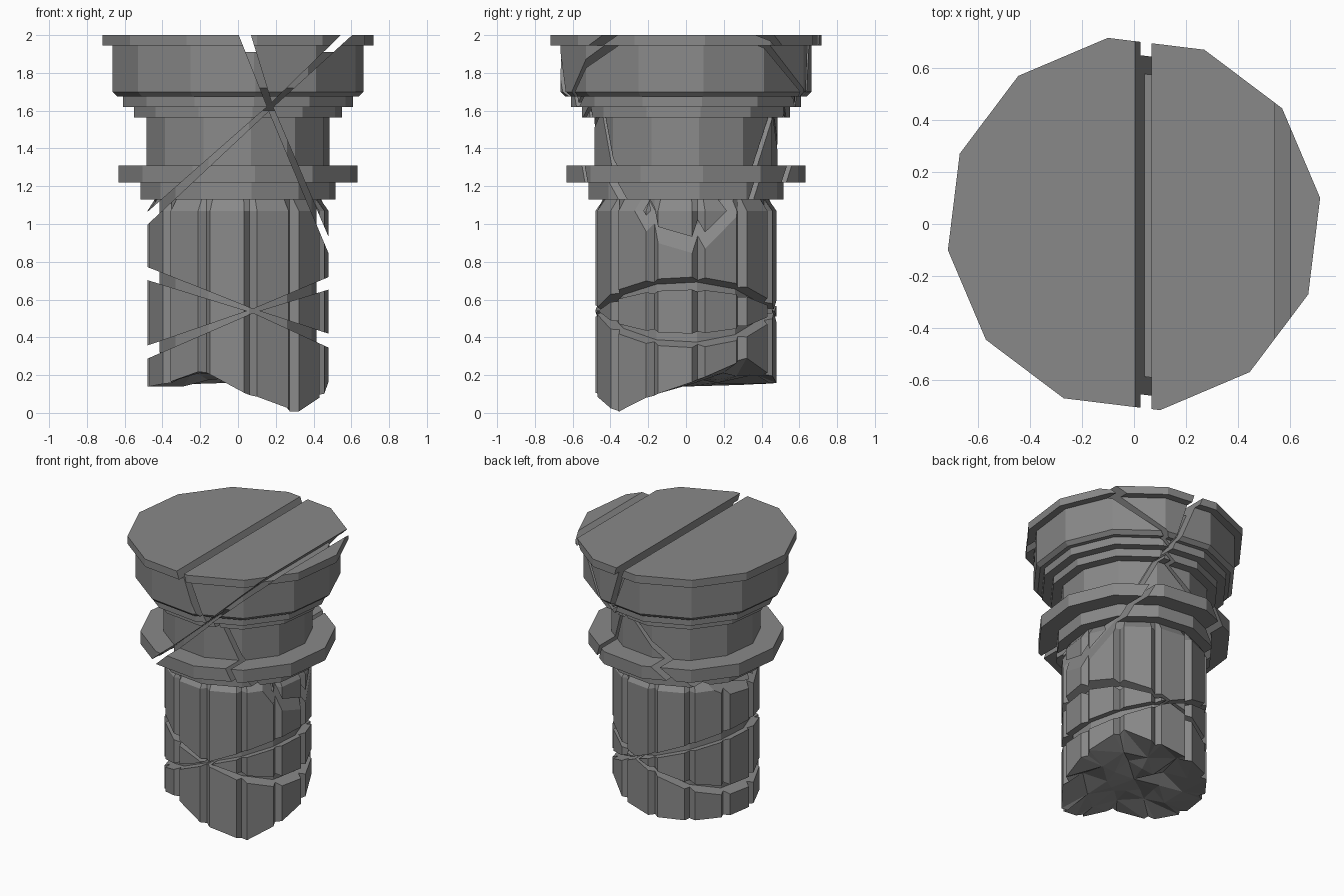
import bpy, bmesh, random
from math import cos, sin, radians, pi

random.seed(4)
if "Cube" in bpy.data.objects:
    bpy.data.objects.remove(bpy.data.objects["Cube"])

SIDES = 12
TURN = radians(8)
GREY = (0.25, 0.25, 0.25, 1)

stone = bpy.data.materials.new("grey_stone")
stone.use_nodes = True
stone.diffuse_color = GREY
stone.node_tree.nodes["Principled BSDF"].inputs["Base Color"].default_value = GREY


def finish(name, bm):
    bmesh.ops.recalc_face_normals(bm, faces=bm.faces)
    mesh = bpy.data.meshes.new(name)
    bm.to_mesh(mesh)
    bm.free()
    mesh.materials.append(stone)
    obj = bpy.data.objects.new(name, mesh)
    bpy.context.collection.objects.link(obj)
    return obj


def bridge(bm, a, b):
    n = len(a)
    for i in range(n):
        j = (i + 1) % n
        bm.faces.new((a[i], a[j], b[j], b[i]))


def corner(r, i):
    a = TURN + 2 * pi * i / SIDES
    return r * cos(a), r * sin(a)


def lathe(name, profile):
    """Twelve-sided turned solid from (radius, z) points."""
    bm = bmesh.new()
    rings = [[bm.verts.new((*corner(r, i), z)) for i in range(SIDES)] for r, z in profile]
    for a, b in zip(rings, rings[1:]):
        bridge(bm, a, b)
    bm.faces.new(rings[0])
    bm.faces.new(rings[-1])
    return finish(name, bm)


def prism(name, outline):
    """Front outline of (x, z) points pushed through the whole depth."""
    bm = bmesh.new()
    front, back = [[bm.verts.new((x, y, z)) for x, z in outline] for y in (-1, 1)]
    bridge(bm, front, back)
    bm.faces.new(front)
    bm.faces.new(back)
    return finish(name, bm)


def subtract(obj, cutters):
    for cutter in cutters:
        mod = obj.modifiers.new("cut", 'BOOLEAN')
        mod.operation = 'DIFFERENCE'
        mod.solver = 'EXACT'
        mod.object = cutter
    deps = bpy.context.evaluated_depsgraph_get()
    mesh = bpy.data.meshes.new_from_object(obj.evaluated_get(deps))
    obj.modifiers.clear()
    obj.data = mesh


# Stepped capital
capital = lathe("capital", [
    (0.52, 1.13), (0.52, 1.22), (0.64, 1.22), (0.64, 1.31), (0.49, 1.31), (0.49, 1.565),
    (0.555, 1.565), (0.555, 1.62), (0.615, 1.62), (0.615, 1.675), (0.645, 1.675),
    (0.672, 1.7), (0.672, 1.945), (0.725, 1.945), (0.725, 2.0)])

# Broken rim of the shaft: (angle in degrees, height)
RIM = [(0, .15), (30, .25), (45, .3), (60, .22), (90, .16), (180, .14), (205, .14),
       (225, .17), (245, .22), (262, .18), (275, .1), (295, .06), (310, 0), (330, .07), (360, .15)]


def rim_height(deg):
    deg %= 360
    for (a, za), (b, zb) in zip(RIM, RIM[1:]):
        if a <= deg <= b:
            return za + (zb - za) * (deg - a) / (b - a)


def fluted_ring(bm, r, groove, height):
    """Flat panels with a V groove at every corner."""
    ring = []
    for i in range(SIDES):
        x, y = corner(r, i)
        for step in (-1, 0, 1):
            nx, ny = corner(r, i + step)
            s = 1 if step else groove / r
            px, py = (x + (nx - x) * 0.14) * s, (y + (ny - y) * 0.14) * s
            ring.append(bm.verts.new((px, py, height(8 + 30 * i + 4 * step))))
    return ring


# Fluted shaft with a chamfered top
bm = bmesh.new()
top = fluted_ring(bm, 0.445, 0.445, lambda deg: 1.13)
shoulder = fluted_ring(bm, 0.488, 0.445, lambda deg: 1.07)
rim = fluted_ring(bm, 0.488, 0.445, rim_height)
bm.faces.new(top)
bridge(bm, top, shoulder)
bridge(bm, shoulder, rim)

# Rough broken underside
rough = []
for r, share in ((0.33, 0.5), (0.17, 0.2)):
    rough.append([bm.verts.new((*corner(r * random.uniform(0.85, 1.15), i),
                                rim_height(8 + 30 * i) * share + 0.2 * (1 - share)
                                + random.uniform(-0.04, 0.04))) for i in range(SIDES)])
outer, inner = rough
for i in range(SIDES):
    j = (i + 1) % SIDES
    a, b, c, d = rim[3 * i], rim[3 * i + 1], rim[3 * i + 2], rim[3 * j]
    for tri in ((a, b, outer[i]), (b, c, outer[i]), (c, d, outer[j]), (c, outer[j], outer[i])):
        bm.faces.new(tri)
bridge(bm, outer, inner)
middle = bm.verts.new((0, 0, 0.19))
for i in range(SIDES):
    bm.faces.new((inner[i], inner[(i + 1) % SIDES], middle))
bmesh.ops.triangulate(bm, faces=[f for f in bm.faces if len(f.verts) == 4
                                 and any(v in inner for v in f.verts)])
shaft = finish("fluted_shaft", bm)

# Uncracked heart that sets the depth of the cracks
core = lathe("core_helper", [(0.3, 0.26), (0.42, 0.32), (0.42, 1.6), (0.6, 1.72), (0.6, 1.91)])

# Cracks, narrow where they cross and wider at the sides
cracks = [
    prism("rising_crack", [(-0.7, 0.79), (0.17, 1.605), (0.78, 2.16),
                           (0.78, 2.23), (0.17, 1.635), (-0.7, 0.87)]),
    prism("steep_crack", [(-0.02, 2.06), (0.155, 1.62), (0.54, 0.7),
                          (0.54, 0.79), (0.185, 1.62), (0.05, 2.06)]),
    prism("falling_band_crack", [(-0.6, 0.74), (0.08, 0.53), (0.6, 0.29),
                                 (0.6, 0.38), (0.08, 0.55), (-0.6, 0.82)]),
    prism("rising_band_crack", [(-0.6, 0.235), (0.08, 0.53), (0.6, 0.69),
                                (0.6, 0.77), (0.08, 0.55), (-0.6, 0.315)]),
]
for crack in cracks:
    subtract(crack, [core])
for part in (capital, shaft):
    subtract(part, cracks)
for helper in cracks + [core]:
    bpy.data.objects.remove(helper)
